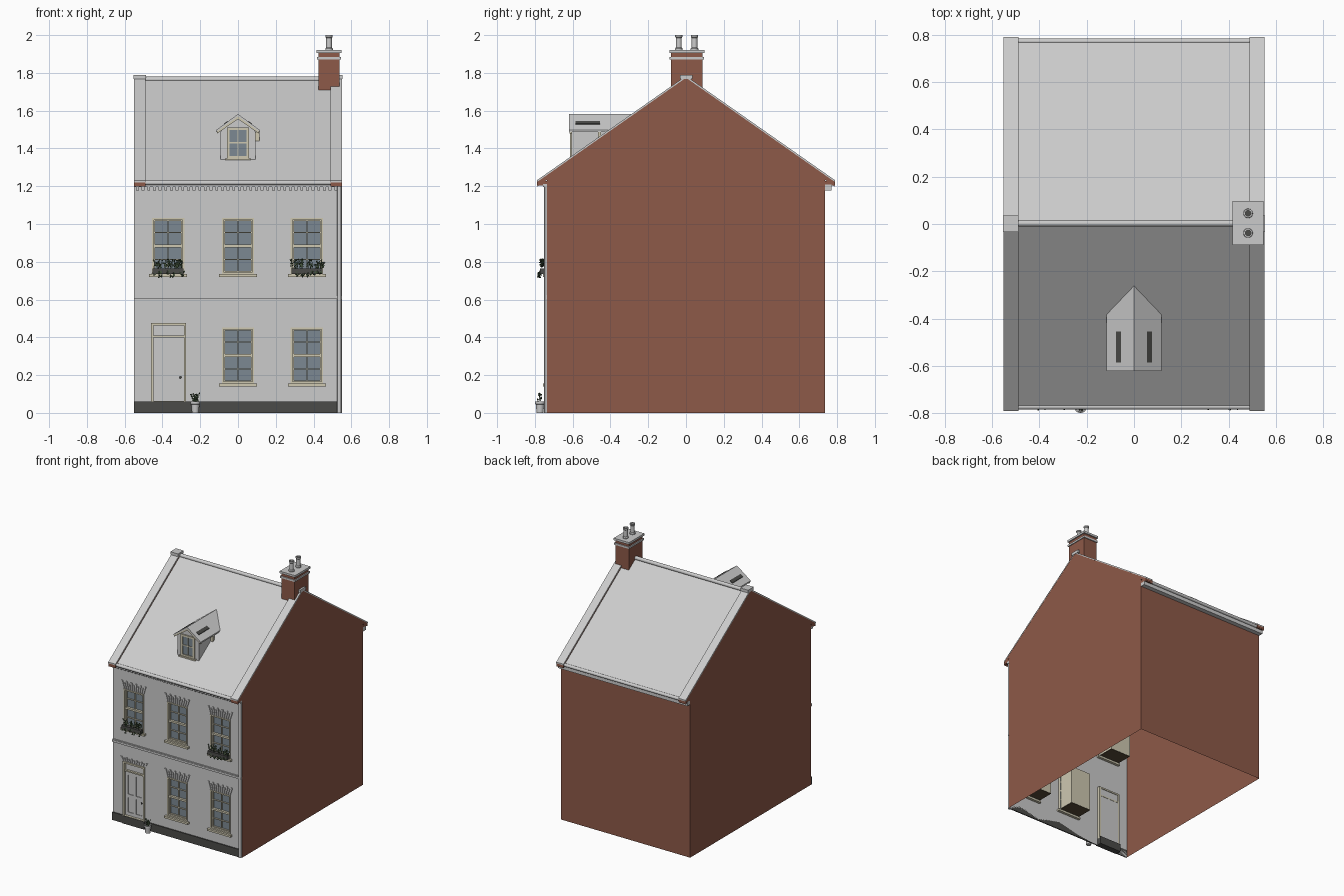
import bpy, bmesh, math, random
from mathutils import Vector, Matrix

if "Cube" in bpy.data.objects:
    bpy.data.objects.remove(bpy.data.objects["Cube"])

random.seed(4)

def material(name, rgb):
    m = bpy.data.materials.new(name)
    m.diffuse_color = (*rgb, 1)
    m.use_nodes = True
    m.node_tree.nodes["Principled BSDF"].inputs["Base Color"].default_value = m.diffuse_color
    return m

BRICK = material("brick", (0.27, 0.1, 0.065))
CREAM = material("cream_paint", (0.62, 0.58, 0.44))
GLASS = material("glass", (0.2, 0.25, 0.29))
DARK = material("dark_stone", (0.07, 0.07, 0.065))
FLOOR = material("dark_floor", (0.1, 0.07, 0.04))
LEAF = material("leaf", (0.05, 0.08, 0.04))

def finish(name, bm, mat=None, smooth=False):
    me = bpy.data.meshes.new(name)
    bm.to_mesh(me)
    bm.free()
    ob = bpy.data.objects.new(name, me)
    bpy.context.collection.objects.link(ob)
    if mat:
        me.materials.append(mat)
    if smooth:
        bpy.context.view_layer.objects.active = ob
        ob.select_set(True)
        bpy.ops.object.shade_smooth_by_angle()
        ob.select_set(False)
    return ob

def add_box(bm, x0, x1, y0, y1, z0, z1):
    m = Matrix.Translation(((x0+x1)/2, (y0+y1)/2, (z0+z1)/2)) @ Matrix.Diagonal((x1-x0, y1-y0, z1-z0, 1))
    bmesh.ops.create_cube(bm, size=1, matrix=m)

def boxes(name, items, mat=None):
    bm = bmesh.new()
    for b in items:
        add_box(bm, *b)
    return finish(name, bm, mat)

def add_prism(bm, pts, a, b, axis):
    # profile is (y, z) for axis x, (x, z) for axis y
    def place(t, p):
        return (t, p[0], p[1]) if axis == 'x' else (p[0], t, p[1])
    lo = [bm.verts.new(place(a, p)) for p in pts]
    hi = [bm.verts.new(place(b, p)) for p in pts]
    n = len(pts)
    bm.faces.new(lo)
    bm.faces.new(hi[::-1])
    for i in range(n):
        bm.faces.new((lo[i], hi[i], hi[(i+1) % n], lo[(i+1) % n]))
    bmesh.ops.recalc_face_normals(bm, faces=bm.faces)

def prism(name, pts, a, b, axis, mat=None):
    bm = bmesh.new()
    add_prism(bm, pts, a, b, axis)
    return finish(name, bm, mat)

def lathe(name, x, y, prof, mat=None, seg=20):
    bm = bmesh.new()
    vs = [bm.verts.new((x+r, y, z)) for r, z in prof]
    es = [bm.edges.new(p) for p in zip(vs, vs[1:])]
    bmesh.ops.spin(bm, geom=vs+es, cent=(x, y, 0), axis=(0, 0, 1), angle=2*math.pi, steps=seg)
    bmesh.ops.remove_doubles(bm, verts=bm.verts, dist=1e-5)
    bmesh.ops.recalc_face_normals(bm, faces=bm.faces)
    return finish(name, bm, mat, True)

def rod_x(name, x0, x1, y, z, r):
    bm = bmesh.new()
    m = Matrix.Translation(((x0+x1)/2, y, z)) @ Matrix.Rotation(math.pi/2, 4, 'Y')
    bmesh.ops.create_cone(bm, cap_ends=True, segments=16, radius1=r, radius2=r, depth=x1-x0, matrix=m)
    return finish(name, bm, None, True)

def frame(x0, x1, y0, y1, z0, z1, t):
    return [(x0, x0+t, y0, y1, z0, z1), (x1-t, x1, y0, y1, z0, z1),
            (x0+t, x1-t, y0, y1, z0, z0+t), (x0+t, x1-t, y0, y1, z1-t, z1)]

F, S = -0.735, 0.7          # front wall plane, roof slope
windows = [(-0.37, 0.735), (0, 0.735), (0.365, 0.735), (0, 0.155), (0.365, 0.155)]
W, H = 0.086, 0.297
door = (-0.46, -0.275, 0.0, 0.475)

# front wall: grid of faces leaving out the openings
holes = [(x-W, x+W, z, z+H) for x, z in windows] + [door]
xs = sorted({-0.55, 0.55, *[h[i] for h in holes for i in (0, 1)]})
zs = sorted({0, 1.21, *[h[i] for h in holes for i in (2, 3)]})
bm = bmesh.new()
for a, b in zip(xs, xs[1:]):
    for c, d in zip(zs, zs[1:]):
        mx, mz = (a+b)/2, (c+d)/2
        if not any(h[0] < mx < h[1] and h[2] < mz < h[3] for h in holes):
            bm.faces.new([bm.verts.new(p) for p in ((a, F, c), (b, F, c), (b, F, d), (a, F, d))])
bmesh.ops.remove_doubles(bm, verts=bm.verts, dist=1e-5)
finish("front_wall", bm)

# brick gables and back wall, open underneath
bm = bmesh.new()
for x in (-0.55, 0.55):
    pts = [(-0.735, 0), (0.735, 0), (0.735, 1.773-S*0.735), (0, 1.773), (-0.735, 1.773-S*0.735)]
    f = [bm.verts.new((x, *p)) for p in pts]
    bm.faces.new(f if x > 0 else f[::-1])
bm.faces.new([bm.verts.new(p) for p in ((0.55, 0.735, 0), (-0.55, 0.735, 0), (-0.55, 0.735, 1.21), (0.55, 0.735, 1.21))])
finish("brick_walls", bm, BRICK)

def chevron(e, top, t):
    return [(-e, top-S*e), (0, top), (e, top-S*e), (e, top-S*e-t), (0, top-t), (-e, top-S*e-t)]

# roof, parapets, copings, ridge
prism("roof", chevron(0.77, 1.765, 0.012), -0.495, 0.495, 'x')
for side, x0, x1 in (("left", -0.55, -0.49), ("right", 0.49, 0.55)):
    prism(side+"_parapet", chevron(0.787, 1.774, 0.025), x0, x1, 'x', BRICK)
    prism(side+"_coping", chevron(0.79, 1.784, 0.01), x0-0.001, x1+0.001, 'x')
    boxes(side+"_kneelers", [(x0, x1, min(s*0.73, s*0.788), max(s*0.73, s*0.788), 1.205, 1.228) for s in (-1, 1)], BRICK)
    boxes(side+"_apex_cap", [(x0-0.003, x1+0.003, -0.033, 0.035, 1.768, 1.79)])
rod_x("ridge_roll", -0.49, 0.43, 0.003, 1.766, 0.014)

# eaves: cornice, dentils, gutters, drainpipe
boxes("front_cornice", [(-0.55, 0.55, -0.757, F, 1.195, 1.212), (-0.49, 0.49, -0.768, F, 1.207, 1.222)])
n = 36
boxes("dentils", [(-0.54+i*0.03, -0.525+i*0.03, -0.75, F, 1.178, 1.196) for i in range(n)])
boxes("back_cornice", [(-0.55, 0.55, 0.735, 0.77, 1.178, 1.21)])
for s, nm in ((-1, "front_gutter"), (1, "back_gutter")):
    rod_x(nm, -0.49, 0.49, s*0.772, 1.218, 0.012)
lathe("drainpipe", 0.536, -0.742, [(0, 0), (0.011, 0), (0.011, 1.2), (0, 1.2)], None, 12)

# plinth and string course
boxes("plinth", [(-0.55, door[0], -0.743, F, 0, 0.06), (door[1], 0.525, -0.743, F, 0, 0.06),
                 (door[0], door[1], -0.748, -0.7, 0, 0.06)], DARK)
boxes("string_course", [(-0.55, 0.55, -0.745, F, 0.602, 0.618), (-0.55, 0.55, -0.741, F, 0.618, 0.624)])

def voussoirs(name, cx, z, half, h, n):
    bm = bmesh.new()
    for i in range(n):
        a, b = -1+2*i/n+0.04, -1+2*(i+1)/n-0.04
        t = h if i % 2 == 0 else h*0.75
        k = half+0.02*t/h
        add_prism(bm, [(cx+a*half, z), (cx+b*half, z), (cx+b*k, z+t), (cx+a*k, z+t)], -0.742, F, 'y')
    finish(name, bm)

# sash windows with a shallow room box behind each
for i, (x, z) in enumerate(windows):
    t, m = z+H, z+H/2
    nm = "window_%d" % (i+1)
    parts = frame(x-W, x+W, -0.741, -0.715, z, t, 0.01)
    parts += frame(x-W+0.01, x+W-0.01, -0.726, -0.71, z+0.01, t-0.01, 0.007)
    parts += [(x-W, x+W, -0.733, -0.71, m-0.007, m+0.007), (x-0.003, x+0.003, -0.724, -0.71, z, t)]
    parts += [(x-W, x+W, -0.724, -0.71, q-0.003, q+0.003) for q in (z+H*0.26, z+H*0.74)]
    boxes(nm+"_frame", parts, CREAM)
    boxes(nm+"_glass", [(x-W, x+W, -0.715, -0.712, z, t)], GLASS)
    boxes(nm+"_room_box", [(x-W, x+W, -0.711, -0.59, z+0.001, t)], CREAM)
    boxes(nm+"_room_floor", [(x-W, x+W, -0.711, -0.59, z-0.002, z)], FLOOR)
    boxes(nm+"_sill", [(x-0.1, x+0.1, -0.757, -0.715, z-0.015, z)], CREAM)
    voussoirs(nm+"_lintel", x, t+0.003, 0.09, 0.06, 11)

# door with fanlight, panels and knob
x0, x1 = door[:2]
c = (x0+x1)/2
boxes("door_frame", frame(x0, x1, -0.745, -0.71, 0.05, 0.475, 0.012)
      + [(x0, x1, -0.738, -0.71, 0.4, 0.41)], CREAM)
boxes("fanlight", [(x0, x1, -0.722, -0.715, 0.41, 0.47)])
boxes("door_leaf", [(x0+0.01, x1-0.01, -0.722, -0.712, 0.06, 0.4)])
boxes("door_rails", [(a, a+0.02, -0.727, -0.72, 0.062, 0.4) for a in (x0+0.012, c-0.01, x1-0.032)]
      + [(x0+0.032, x1-0.032, -0.7265, -0.72, q, q+0.025) for q in (0.062, 0.2, 0.373)])
bm = bmesh.new()
bmesh.ops.create_uvsphere(bm, u_segments=12, v_segments=8, radius=0.006, matrix=Matrix.Translation((x1-0.03, -0.734, 0.188)))
finish("door_knob", bm, DARK, True)
voussoirs("door_lintel", c, 0.478, 0.1, 0.03, 11)

# chimney
boxes("chimney_stack", [(0.425, 0.538, -0.08, 0.088, 1.7, 1.906)], BRICK)
boxes("chimney_bands", [(0.418, 0.545, -0.087, 0.095, 1.87, 1.884), (0.416, 0.547, -0.088, 0.098, 1.905, 1.921)])
for k, y in enumerate((-0.038, 0.045)):
    lathe("chimney_pot_%d" % (k+1), 0.482, y, [(0.02, 1.92), (0.02, 1.928), (0.015, 1.935), (0.015, 1.985),
          (0.019, 1.99), (0.019, 2.0), (0.012, 2.0), (0.012, 1.925)])
    lathe("pot_opening_%d" % (k+1), 0.482, y, [(0, 1.95), (0.0125, 1.95)], DARK)

# dormer
prism("dormer_body", [(-0.092, 1.335), (0.092, 1.335), (0.092, 1.49), (0, 1.565), (-0.092, 1.49)], -0.605, -0.255, 'y')
for s in (-1, 1):
    nm = "left" if s < 0 else "right"
    prism(nm+"_dormer_roof", [(0, 1.582), (s*0.116, 1.497), (s*0.116, 1.487), (0, 1.57)], -0.62, -0.245, 'y')
    prism(nm+"_bargeboard", [(0, 1.574), (s*0.112, 1.492), (s*0.112, 1.478), (0, 1.555)], -0.617, -0.604, 'y', CREAM)
    prism(nm+"_dormer_vent", [(s*0.055, 1.546), (s*0.075, 1.531), (s*0.075, 1.523), (s*0.055, 1.536)], -0.585, -0.455, 'y', DARK)
boxes("dormer_hopper", [(0.09, 0.114, -0.465, -0.45, 1.43, 1.488)], CREAM)
boxes("dormer_glass", [(-0.045, 0.045, -0.608, -0.604, 1.36, 1.5)], GLASS)
boxes("dormer_frame", frame(-0.058, 0.058, -0.614, -0.604, 1.347, 1.512, 0.014)
      + [(-0.003, 0.003, -0.612, -0.604, 1.36, 1.5), (-0.05, 0.05, -0.612, -0.604, 1.427, 1.435),
         (-0.07, 0.07, -0.62, -0.604, 1.338, 1.348)], CREAM)

def plant(name, x0, x1, y, z, h, stems, spread, droop=0):
    # thin curved stems carrying diamond leaves and small blooms
    bm = bmesh.new()
    for _ in range(stems):
        p = Vector((random.uniform(x0, x1), y+random.uniform(-0.008, 0.008), z))
        d = Vector((random.uniform(-1, 1)*spread, random.uniform(-0.6, 0.4)*spread, h*random.uniform(0.4, 1)))
        if random.random() < droop:
            d.z = -h*random.uniform(0.4, 0.9)
            d.y = -0.016
        q = p+d
        w = Vector((0.0012, 0, 0))
        bm.faces.new([bm.verts.new(v) for v in (p-w, p+w, q+w, q-w)])
        for t in (0.45, 0.7, 0.9):
            a = random.uniform(0, 2*math.pi)
            u = Vector((math.cos(a), 0.4*math.sin(a), 0.6*math.sin(a)))*0.013
            v = Vector((-u.z, 0.004, u.x))*0.4
            o = p+d*t
            bm.faces.new([bm.verts.new(k) for k in (o, o+u/2+v, o+u, o+u/2-v)])
        bmesh.ops.create_icosphere(bm, subdivisions=1, radius=0.0045, matrix=Matrix.Translation(q))
    finish(name, bm, LEAF)

# window boxes and potted plant
for nm, x in (("left", -0.37), ("right", 0.365)):
    boxes(nm+"_window_box", [(x-0.082, x+0.082, -0.772, -0.743, 0.736, 0.765)], DARK)
    plant(nm+"_box_flowers", x-0.08, x+0.08, -0.76, 0.762, 0.052, 42, 0.012, 0.3)
lathe("flower_pot", -0.226, -0.773, [(0, 0), (0.018, 0), (0.022, 0.045), (0.026, 0.046), (0.026, 0.06), (0.021, 0.06), (0.02, 0.05), (0, 0.05)])
plant("pot_flowers", -0.232, -0.22, -0.773, 0.05, 0.054, 12, 0.02)
